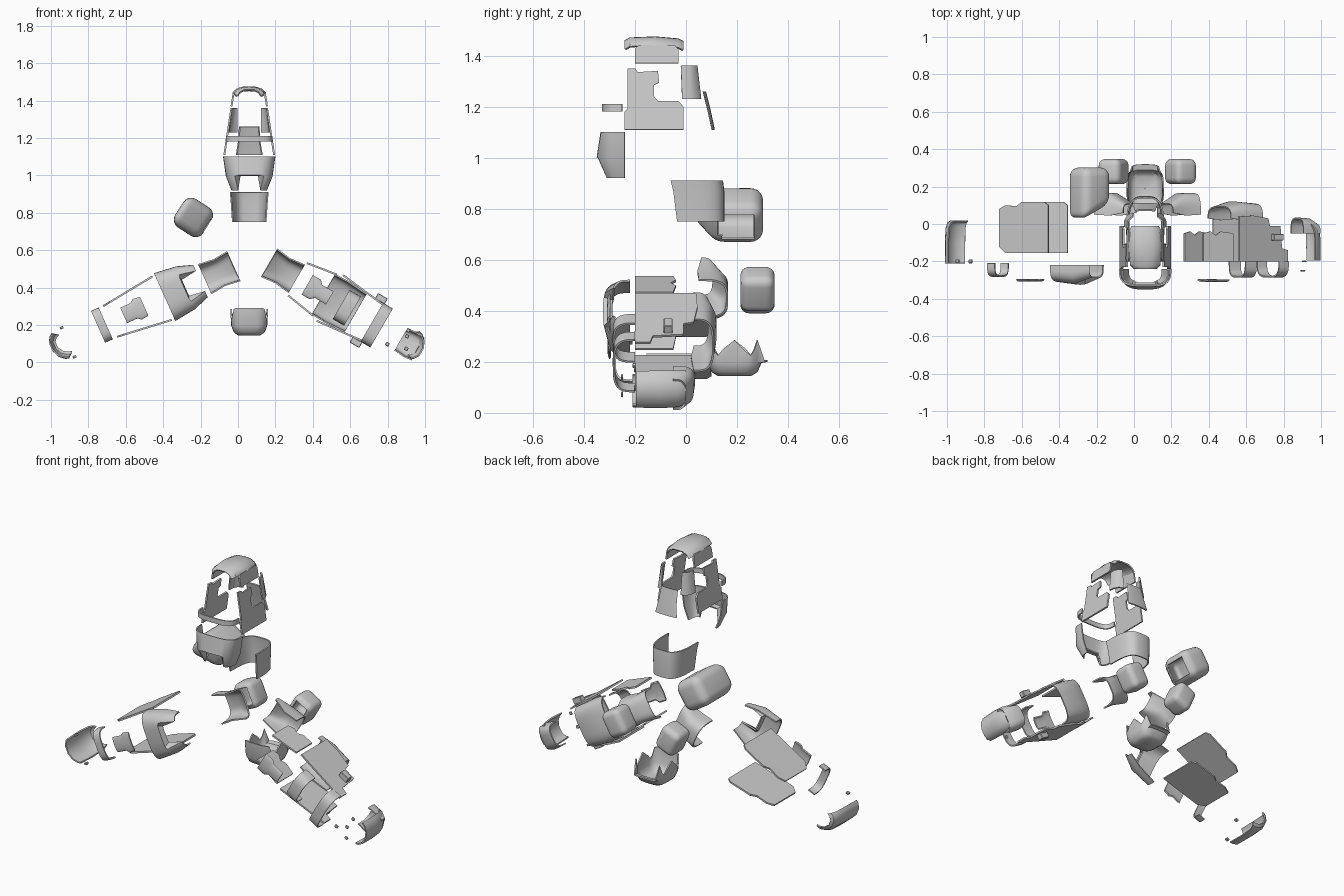
import bpy, bmesh, math
from mathutils import Vector

if "Cube" in bpy.data.objects:
    bpy.data.objects.remove(bpy.data.objects["Cube"])


class Arm:
    """Local frame: u across, y depth, v outward along the limb."""
    def __init__(self, x, z, dx, dz):
        n = math.hypot(dx, dz)
        self.o, self.d = (x, z), (dx / n, dz / n)

    def at(self, p):
        u, y, v = p
        dx, dz = self.d
        return Vector((self.o[0] + u * dz + v * dx, y, self.o[1] - u * dx + v * dz))


TOP = Arm(.06, .83, 0, 1)
LEFT = Arm(-.10, .48, -.85, -.38)
RIGHT = Arm(.24, .49, .69, -.40)
CUP = Arm(-.238, .775, -.84, .54)
BASE = Arm(.06, 0, 0, 1)


def finish(name, arm, bm, thick):
    for v in bm.verts:
        v.co = arm.at(v.co)
    bmesh.ops.remove_doubles(bm, verts=bm.verts, dist=.0005)
    bmesh.ops.recalc_face_normals(bm, faces=bm.faces)
    if thick:
        bmesh.ops.solidify(bm, geom=bm.faces[:], thickness=thick)
        bmesh.ops.recalc_face_normals(bm, faces=bm.faces)
    me = bpy.data.meshes.new(name)
    bm.to_mesh(me)
    bm.free()
    me.shade_smooth()
    me.set_sharp_from_angle(angle=math.radians(35))
    ob = bpy.data.objects.new(name, me)
    bpy.context.collection.objects.link(ob)
    return ob


def shell(name, arm, rows, thick=.008):
    bm = bmesh.new()
    g = [[bm.verts.new(p) for p in r] for r in rows]
    for a, b in zip(g, g[1:]):
        for i in range(len(a) - 1):
            bm.faces.new((a[i], a[i + 1], b[i + 1], b[i]))
    return finish(name, arm, bm, thick)


def bend(w, y0, y1, v, n=20, e=.6):
    """Rounded U section; v may vary with the fraction across."""
    pts = []
    for i in range(n + 1):
        c = -math.cos(math.pi * i / n)
        s = max(0, 1 - c * c) ** .5
        f = math.copysign(abs(c) ** e, c)
        pts.append((w * f, y0 + (y1 - y0) * s ** e, v(f) if callable(v) else v))
    return pts


def plates(name, arm, outline, v0, u0, v1, u1, sides=(-1, 1), thick=.01):
    """Flat tilted side plates from a (y, v) outline."""
    for s in sides:
        bm = bmesh.new()
        bm.faces.new([bm.verts.new((s * (u0 + (u1 - u0) * (v - v0) / (v1 - v0)), y, v))
                      for y, v in outline])
        finish(name + ("_a" if s < 0 else "_b"), arm, bm, thick)


def cup(name, arm, size, centre, opening, r, taper=0):
    """Rounded box shell with one open side."""
    bm = bmesh.new()
    bmesh.ops.create_cube(bm, size=1)
    for v in bm.verts:
        v.co = Vector([a * b for a, b in zip(v.co, size)])
        if v.co.y < 0 and v.co.z < 0:
            v.co.y += taper
    bmesh.ops.bevel(bm, geom=bm.edges[:], offset=r, segments=5, profile=.5, affect='EDGES')
    bm.normal_update()
    gone = [f for f in bm.faces if f.normal.dot(Vector(opening)) > .93]
    bmesh.ops.delete(bm, geom=gone, context='FACES')
    for v in bm.verts:
        v.co += Vector(centre)
    finish(name, arm, bm, .008)


def block(name, arm, size, centre):
    bm = bmesh.new()
    bmesh.ops.create_cube(bm, size=1)
    for v in bm.verts:
        v.co = Vector([a * b + c for a, b, c in zip(v.co, size, centre)])
    bmesh.ops.bevel(bm, geom=bm.edges[:], offset=.003, segments=1, affect='EDGES')
    finish(name, arm, bm, 0)


def breast(name, arm, v0, v1, y0, y1):
    """Flared front plate with two wings pointing inward."""
    wing = lambda f: v0 + (v1 - v0) * .42 if abs(f) < .6 else v0
    mid = lambda f: v0 + (v1 - v0) * (.45 if abs(f) < .6 else .42)
    shell(name, arm, [bend(.095, y0, y1 + .035, wing), bend(.125, y0, y1, mid),
                      bend(.14, y0, y1 + .015, v1)])


# --- Top limb ---
shell("top_lower_shell", TOP, [bend(.092, -.035, .15, -.08), bend(.1, -.05, .15, .04),
                              bend(.104, -.06, .145, .08)])
breast("top_front_plate", TOP, .09, .27, -.24, -.35)
shell("top_strap", TOP, [bend(.125, -.25, -.33, v) for v in (.35, .38)])
plates("top_side_plate", TOP, [(-.24, .28), (-.01, .28), (-.01, .37), (-.03, .392), (-.11, .392),
       (-.125, .41), (-.125, .455), (-.105, .465), (-.11, .51), (-.19, .505), (-.2, .52), (-.23, .52),
       (-.23, .36), (-.24, .35)], .28, .138, .52, .102)
for s in (-1, 1):
    shell("top_corner_plate", TOP, [[(s * (.115 - k), y0, v), (s * (.112 - k), y0 + .035, v),
          (s * (.095 - k), y1 - .01, v), (s * .065, y1, v)]
          for v, y0, y1, k in ((.40, -.015, .06, 0), (.53, -.02, .045, .016))])
shell("top_back_flap", TOP, [bend(w, y, y + .008, v, e=1) for w, y, v in
                            ((.072, .105, .28), (.06, .09, .35), (.055, .07, .43))])
plates("top_upper_side", TOP, [(-.2, .54), (-.03, .54), (-.03, .595), (-.045, .612), (-.185, .612),
       (-.2, .595)], .54, .1, .612, .088)
shell("top_cap", TOP, [[(u * k, y, .645 - h - .035 * abs(u / .09) ** 4)
      for u in (-.09, -.083, -.07, -.04, 0, .04, .07, .083, .09)]
      for y, k, h in ((-.24, .7, .015), (-.22, .9, .004), (-.12, 1, 0), (-.03, .93, .008), (-.01, .8, .018))])

# --- Shoulder pieces shared by both lower limbs ---
for tag, arm in (("left", LEFT), ("right", RIGHT)):
    shell(tag + "_inner_saddle", arm, [bend(.088, .06, .11, -.085), bend(.078, .045, .165, 0),
                                       bend(.088, .05, .165, .085)])
    cup(tag + "_inner_cup", arm, (.155, .135, .13), (0, .28, .01), (0, -1, 0), .035)

# --- Left limb ---
breast("left_front_plate", LEFT, .11, .32, -.22, -.325)
plates("left_side_plate", LEFT, [(-.155, .335), (.1, .335), (.118, .36), (.118, .5), (.095, .53),
       (.1, .60), (.08, .64), (-.12, .64), (-.155, .6)], .335, .132, .64, .095)
shell("left_chest_plate", LEFT, [bend(w, -.298, -.308, v, e=1) for w, v in
                                ((.055, .44), (.06, .48), (.045, .5), (.045, .56))])
shell("left_strap", LEFT, [bend(.093, -.21, -.283, v) for v in (.665, .71)])
curve = [(.07, .95), (.06, .967), (.03, .985), (-.02, .985), (-.06, .968), (-.085, .94), (-.092, .92)]
shell("left_end_cap", LEFT, [[(u * k, y, v - h) for u, v in curve] for y, k, h in
                            ((-.21, .95, 0), (-.1, 1, 0), (-.02, .95, .004), (.01, .85, .015), (.02, .7, .03))])
for u in (-.095, .075):
    block("left_clip", LEFT, (.014, .02, .02), (u, -.2, .89))

# --- Right limb ---
shell("right_chest_plate", RIGHT, [bend(w, -.298, -.31, v, e=1) for w, v in
                                  ((.06, .15), (.06, .2), (.04, .22), (.04, .29))])
plates("right_inner_side", RIGHT, [(-.2, .09), (-.05, .09), (-.04, .13), (-.06, .16), (-.04, .19),
       (-.05, .26), (-.2, .26)], .09, .105, .26, .132)
plates("right_outer_side", RIGHT, [(-.2, .29), (.04, .29), (.045, .38), (.03, .48), (-.01, .49),
       (-.01, .56), (-.13, .57), (-.14, .61), (-.2, .61)], .29, .136, .61, .1)
shell("right_back_shell", RIGHT, [bend(.125, .03, .095, .25), bend(.128, .02, .12, .33),
                                 bend(.12, .03, .11, .45)])
for i, (v0, v1, w) in enumerate(((.36, .43, .09), (.55, .61, .12))):
    shell("right_strap_%d" % i, RIGHT, [bend(w, -.2, -.287, v) for v in (v0, v1)])
for s in (-1, 1):
    block("right_side_tab", RIGHT, (.035, .035, .06), (s * .135, -.07, .53))
shell("right_end_back", RIGHT, [bend(w, -.05, y, v) for w, y, v in
                               ((.07, .035, .73), (.075, .03, .79), (.07, .0, .835))])
shell("right_end_cap", RIGHT, [[(u * .95 * k, y, v - .125 - h) for u, v in curve] for y, k, h in
                              ((-.195, .95, 0), (-.1, 1, 0), (-.03, .95, .004), (0, .85, .02))])
for u, y, v in ((.06, -.2, .68), (-.03, -.25, .75), (.03, -.25, .78), (-.06, -.2, .74)):
    block("right_clip", RIGHT, (.02, .008, .02), (u, y, v))

# --- Loose rounded guard ---
cup("rounded_guard", CUP, (.18, .285, .18), (0, .16, 0), (0, 0, -1), .05, taper=.09)

# --- Jagged bowl ---
N = 32
rows = []
for k, z in ((.02, .145), (.6, .145), (.82, .16), (.96, .195), (1, None)):
    ring = []
    for i in range(N + 1):
        t = 2 * math.pi * i / N
        c, s = math.cos(t), math.sin(t)
        u, y = (math.copysign(abs(q) ** .55, q) for q in (c, s))
        h = z
        if z is None:
            h = .29 if y < -.85 else (.2 if y > .85 else (.285, .24, .225, .25)[i % 4])
        flare = .02 if z is None and y > .85 else 0
        ring.append((u * .1 * k, .19 + y * .11 * k + flare, h))
    rows.append(ring)
shell("jagged_bowl", BASE, rows)
